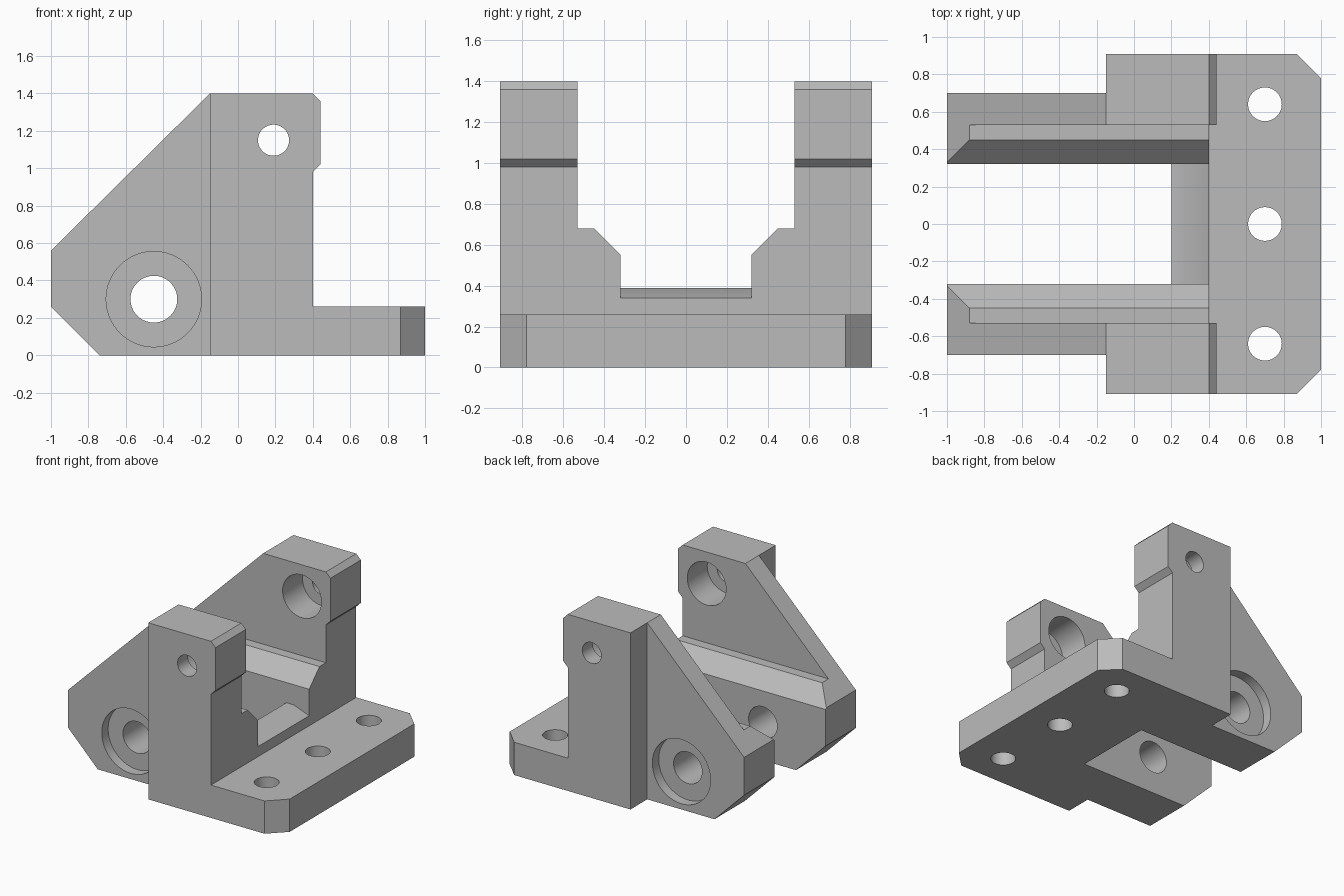
import bpy, bmesh
from math import radians
from mathutils import Matrix, Vector

cube = bpy.data.objects.get("Cube")
if cube:
    bpy.data.objects.remove(cube, do_unlink=True)

grey = bpy.data.materials.new("machined_grey")
grey.use_nodes = True
COLOUR = (0.5, 0.5, 0.5, 1)
grey.diffuse_color = COLOUR
grey.node_tree.nodes["Principled BSDF"].inputs["Base Color"].default_value = COLOUR


def make_object(name, bm):
    bmesh.ops.recalc_face_normals(bm, faces=bm.faces[:])
    mesh = bpy.data.meshes.new(name)
    bm.to_mesh(mesh)
    bm.free()
    mesh.materials.append(grey)
    obj = bpy.data.objects.new(name, mesh)
    bpy.context.collection.objects.link(obj)
    return obj


def extrude(name, profile, axis, lo, hi, bevel=None):
    """Extrude a profile along y (points are x, z) or z (points are x, y)."""
    place = (lambda a, b: (a, lo, b)) if axis == "y" else (lambda a, b: (a, b, lo))
    bm = bmesh.new()
    face = bm.faces.new([bm.verts.new(place(*p)) for p in profile])
    grown = bmesh.ops.extrude_face_region(bm, geom=[face])["geom"]
    step = Vector((0, hi - lo, 0)) if axis == "y" else Vector((0, 0, hi - lo))
    bmesh.ops.translate(bm, vec=step, verts=[v for v in grown if isinstance(v, bmesh.types.BMVert)])
    if bevel:
        point, normal = bevel
        cut = bmesh.ops.bisect_plane(bm, geom=bm.verts[:] + bm.edges[:] + bm.faces[:],
                                     plane_co=point, plane_no=normal, clear_outer=True)
        edges = [e for e in cut["geom_cut"] if isinstance(e, bmesh.types.BMEdge)]
        bmesh.ops.contextual_create(bm, geom=edges)
    return make_object(name, bm)


def drill(name, centre, radius, length, axis):
    bm = bmesh.new()
    turn = Matrix.Rotation(radians(90), 4, "X") if axis == "y" else Matrix()
    bmesh.ops.create_cone(bm, cap_ends=True, segments=64, radius1=radius, radius2=radius,
                          depth=length, matrix=Matrix.Translation(centre) @ turn)
    obj = make_object(name, bm)
    obj.hide_render = True
    return obj


def combine(target, others, operation):
    """Apply booleans one after another, then remove the used pieces."""
    for other in others:
        mod = target.modifiers.new("bool", "BOOLEAN")
        mod.operation, mod.solver, mod.object = operation, "EXACT", other
        graph = bpy.context.evaluated_depsgraph_get()
        mesh = bpy.data.meshes.new_from_object(target.evaluated_get(graph))
        target.modifiers.clear()
        target.data = mesh
        bpy.data.objects.remove(other, do_unlink=True)


INNER, WALL, ARM, OUTER = 0.32, 0.53, 0.70, 0.91   # distances from the centre plane
BACK, LEDGE, TOP = 0.40, 0.68, 1.40
slope_x = -1 + (LEDGE - 0.56) * 0.85 / 0.84

# Mounting plate with clipped corners
plate = extrude("mounting_bracket",
                [(BACK, -OUTER), (0.87, -OUTER), (1, -0.78), (1, 0.78), (0.87, OUTER), (BACK, OUTER)],
                "z", 0, 0.26)

# Bridge between the arms
parts = [extrude("bridge", [(0.2, 0), (BACK, 0), (BACK, 0.34), (0.265, 0.39), (0.2, 0.39)],
                 "y", -INNER, INNER)]
cutters = [drill("plate_hole", (0.7, y, 0.13), 0.09, 0.6, "z") for y in (-0.64, 0, 0.64)]

for s in (-1, 1):
    # Low inner ledge with a sloping edge
    parts.append(extrude("arm_ledge",
                         [(-1, 0.26), (-0.74, 0), (BACK, 0), (BACK, LEDGE), (slope_x, LEDGE), (-1, 0.56)],
                         "y", s * INNER, s * WALL, ((0, s * INNER, 0.55), (0, -s, 1))))
    # Triangular wall
    parts.append(extrude("arm_wall",
                         [(-1, 0.26), (-0.74, 0), (-0.15, 0), (-0.15, TOP), (-1, 0.56)],
                         "y", s * WALL, s * ARM))
    # Upright block with a nose
    parts.append(extrude("upright",
                         [(-0.15, 0), (BACK, 0), (BACK, 0.98), (0.44, 1.02), (0.44, 1.36),
                          (BACK, TOP), (-0.15, TOP)],
                         "y", s * WALL, s * OUTER))
    # Pivot bore with an outer recess, upper bore with an inner recess
    cutters += [drill("pivot_bore", (-0.45, s * 0.5, 0.3), 0.125, 0.6, "y"),
                drill("pivot_recess", (-0.45, s * (ARM + 0.02), 0.3), 0.255, 0.2, "y"),
                drill("upper_bore", (0.19, s * 0.72, 1.15), 0.083, 0.6, "y"),
                drill("upper_recess", (0.19, s * (WALL + 0.1), 1.15), 0.17, 0.3, "y")]

combine(plate, parts, "UNION")
combine(plate, cutters, "DIFFERENCE")

# Keep edges crisp and bores smooth
bpy.ops.object.select_all(action="DESELECT")
plate.select_set(True)
bpy.context.view_layer.objects.active = plate
bpy.ops.object.shade_smooth_by_angle(angle=radians(30))
